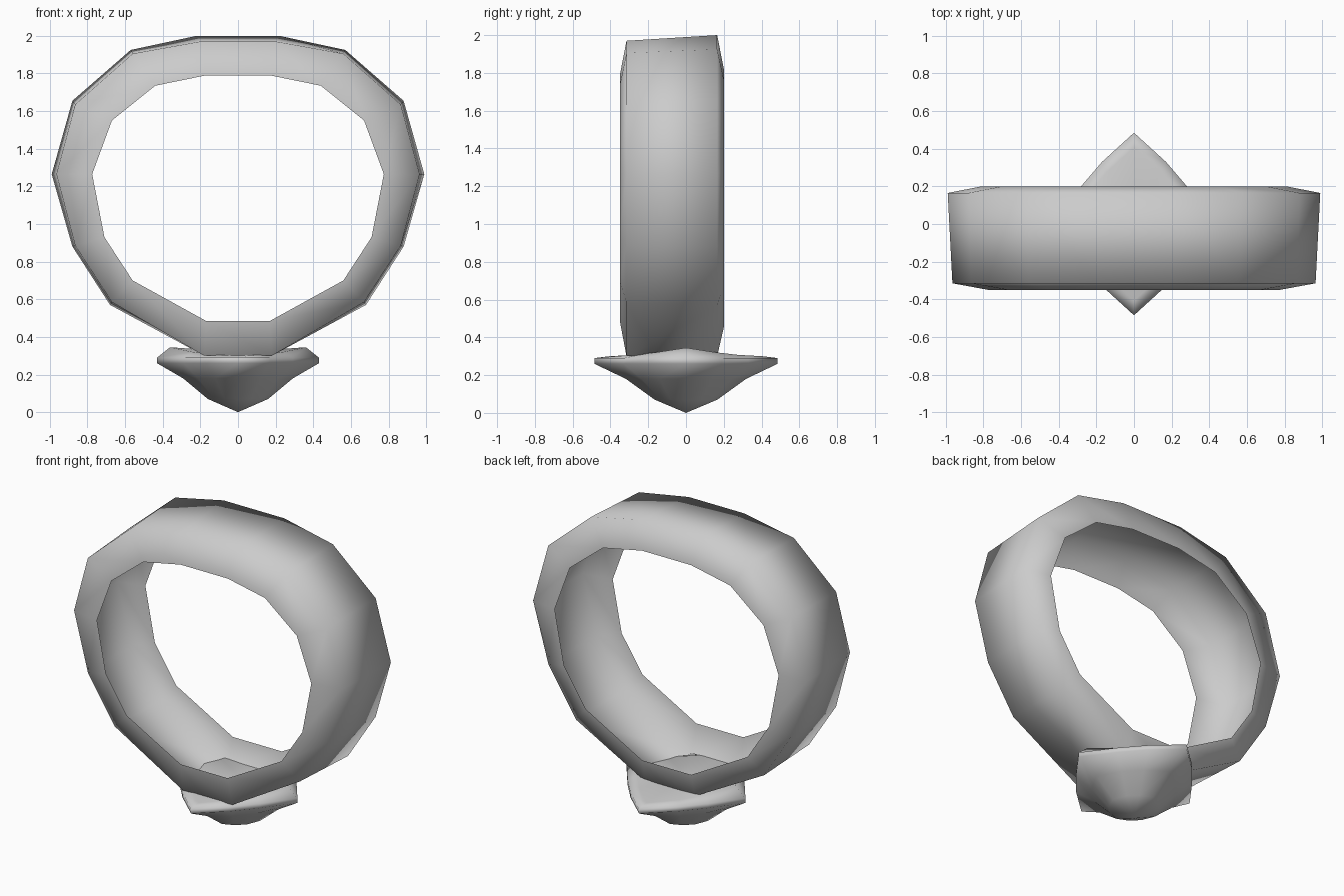
import bpy
import bmesh
from math import cos, sin, atan2

if "Cube" in bpy.data.objects:
    bpy.data.objects.remove(bpy.data.objects["Cube"])


def finish(bm, name):
    bmesh.ops.recalc_face_normals(bm, faces=bm.faces)
    mesh = bpy.data.meshes.new(name)
    bm.to_mesh(mesh)
    bm.free()
    mesh.polygons.foreach_set("use_smooth", [True] * len(mesh.polygons))
    obj = bpy.data.objects.new(name, mesh)
    bpy.context.collection.objects.link(obj)
    return obj


def bridge(bm, a, b, skip=()):
    n = len(a)
    for i in range(n):
        if i not in skip:
            bm.faces.new((a[i], a[(i + 1) % n], b[(i + 1) % n], b[i]))


def mirrored(half):
    # Right half runs bottom to top, left half returns
    return half + [(-x, z) for x, z in reversed(half)]


# Band: hollow channel (outer wall and two side rims) around a 14-sided loop
outer = mirrored([(.18, .30), (.68, .57), (.88, .88), (.99, 1.265),
                  (.88, 1.655), (.57, 1.925), (.22, 2.0)])
outer_front = mirrored([(.18, .30), (.67, .585), (.865, .885), (.965, 1.265),
                        (.865, 1.635), (.56, 1.905), (.20, 1.97)])
inner = mirrored([(.17, .485), (.56, .70), (.71, .93), (.775, 1.265),
                  (.67, 1.55), (.44, 1.735), (.17, 1.79)])
inner_back = [(x * 1.045, 1.15 + (z - 1.15) * 1.05) for x, z in inner]
bm = bmesh.new()
loops = [[bm.verts.new((x, y, z)) for x, z in pts]
         for pts, y in ((inner, -.35), (outer_front, -.315), (outer, .165), (inner_back, .20))]
for k in range(3):
    # The outer wall leaves the bottom segment open as the gem seat
    bridge(bm, loops[k], loops[k + 1], skip=(13,) if k == 1 else ())
finish(bm, "ring_band")

# Gem: bulged diamond girdle blending to a round pointed underside
quarter = [(.43, 0), (.29, .19), (.17, .33)]
girdle = quarter + [(0, .485)] + [(-x, y) for x, y in reversed(quarter)]
girdle += [(-x, -y) for x, y in girdle[1:-1]]


def gem_ring(bm, scale, z, roundness=0, lift=0):
    ring = []
    for x, y in girdle:
        a = atan2(y, x)
        px = scale * ((1 - roundness) * x + roundness * .45 * cos(a))
        py = scale * ((1 - roundness) * y + roundness * .45 * sin(a))
        ring.append(bm.verts.new((px, py, z + lift * (x / .43) ** 2)))
    return ring


bm = bmesh.new()
rings = [gem_ring(bm, .36, .07, .7), gem_ring(bm, .67, .18, .3),
         gem_ring(bm, 1, .26), gem_ring(bm, 1, .29),
         gem_ring(bm, .84, .30, 0, .045)]
for low, high in zip(rings, rings[1:]):
    bridge(bm, low, high)
for ring, z in ((rings[0], 0), (rings[-1], .32)):
    tip = bm.verts.new((0, 0, z))
    for i in range(len(ring)):
        bm.faces.new((ring[i], ring[(i + 1) % len(ring)], tip))
finish(bm, "gem")
